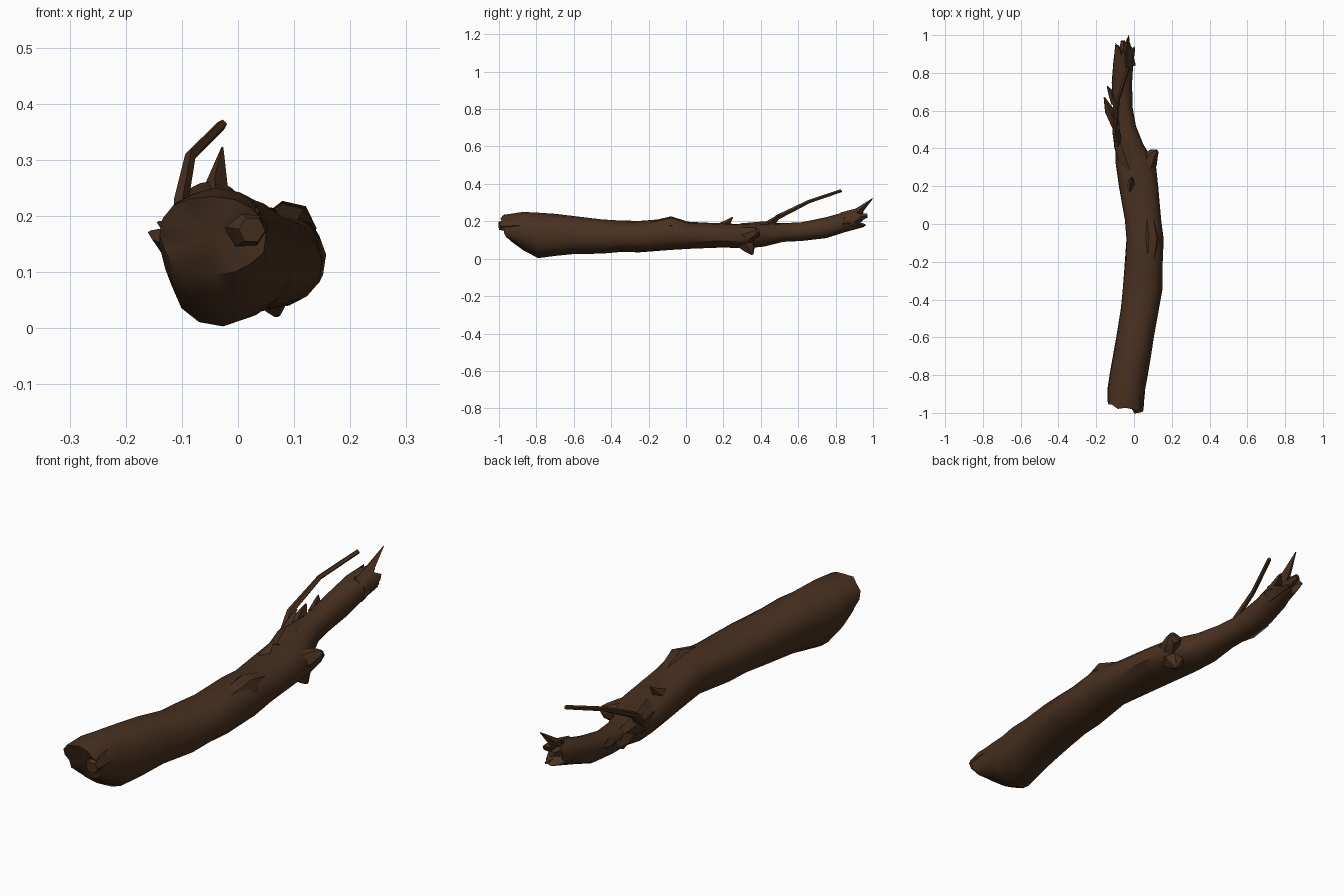
import bpy, bmesh, math, random
from mathutils import Vector

random.seed(4)
bark = bpy.data.materials.new("bark_brown")
bark.diffuse_color = (0.065, 0.03, 0.014, 1)


def finish(name, bm, angle):
    bmesh.ops.recalc_face_normals(bm, faces=bm.faces)
    me = bpy.data.meshes.new(name)
    bm.to_mesh(me)
    bm.free()
    ob = bpy.data.objects.new(name, me)
    bpy.context.collection.objects.link(ob)
    me.materials.append(bark)
    bpy.ops.object.select_all(action='DESELECT')
    ob.select_set(True)
    bpy.context.view_layer.objects.active = ob
    bpy.ops.object.shade_smooth_by_angle(angle=math.radians(angle))
    return ob


def bridge(bm, rings):
    n = len(rings[0])
    for a, b in zip(rings, rings[1:]):
        for i in range(n):
            j = (i + 1) % n
            bm.faces.new((a[i], a[j], b[j], b[i]))


def branch(name, path, sides=5, angle=35):
    """Tapered tube through points (x, y, z, radius)."""
    bm = bmesh.new()
    pts = [Vector(p[:3]) for p in path]
    rings = []
    for k, p in enumerate(pts):
        d = (pts[min(k + 1, len(pts) - 1)] - pts[max(k - 1, 0)]).normalized()
        u = d.cross(Vector((0, 0.3, 1))).normalized()
        v = d.cross(u)
        rings.append([bm.verts.new(p + path[k][3] * (u * math.cos(t) + v * math.sin(t)))
                      for t in (2 * math.pi * i / sides for i in range(sides))])
    bridge(bm, rings)
    bm.faces.new(rings[0])
    bm.faces.new(rings[-1])
    return finish(name, bm, angle)


# Trunk stations: y, left x, right x, bottom z, top z
stations = [
    (-0.96, -0.140, 0.050, 0.095, 0.235),
    (-0.87, -0.140, 0.060, 0.045, 0.250),
    (-0.79, -0.128, 0.075, 0.003, 0.246),
    (-0.70, -0.112, 0.090, 0.015, 0.240),
    (-0.60, -0.094, 0.105, 0.025, 0.228),
    (-0.45, -0.070, 0.132, 0.027, 0.210),
    (-0.35, -0.060, 0.150, 0.036, 0.204),
    (-0.25, -0.052, 0.150, 0.034, 0.202),
    (-0.08, -0.040, 0.157, 0.047, 0.215),
    (0.02, -0.048, 0.144, 0.053, 0.197),
    (0.20, -0.080, 0.128, 0.060, 0.188),
    (0.32, -0.097, 0.115, 0.055, 0.185),
    (0.42, -0.100, 0.050, 0.065, 0.186),
    (0.52, -0.108, 0.010, 0.090, 0.190),
    (0.62, -0.112, -0.008, 0.095, 0.195),
    (0.75, -0.118, -0.010, 0.110, 0.222),
    (0.85, -0.110, -0.004, 0.142, 0.250),
    (0.92, -0.098, 0.006, 0.170, 0.262),
]
N = 16
bm = bmesh.new()
rings = []
ridge = [random.uniform(-0.035, 0.025) for _ in range(N)]
for k, (y, x0, x1, z0, z1) in enumerate(stations):
    ring = []
    for i in range(N):
        t = 2 * math.pi * i / N
        c, s = math.cos(t), math.sin(t)
        f = 1 if i % 4 == 0 else 1 + ridge[i] + random.uniform(-0.03, 0.03)
        px = math.copysign(abs(c) ** 0.9, c) * f
        pz = math.copysign(abs(s) ** 0.9, s) * f
        dy = 0
        if k == 0:                       # slanted sawn end
            dy = -0.02 * c - 0.02 * s + random.uniform(-0.01, 0.01)
        elif k == len(stations) - 1:     # splintered far end
            dy = random.uniform(-0.03, 0.04)
        ring.append(bm.verts.new(((x0 + x1) / 2 + (x1 - x0) / 2 * px, y + dy,
                                  (z0 + z1) / 2 + (z1 - z0) / 2 * pz)))
    rings.append(ring)
bridge(bm, rings)
for ring, off in ((rings[0], 0.01), (rings[-1], -0.04)):
    mid = sum((v.co for v in ring), Vector()) / N
    tip = bm.verts.new(mid + Vector((0, off, 0)))
    for i in range(N):
        bm.faces.new((ring[i], ring[(i + 1) % N], tip))
finish("trunk", bm, 45)

# Broken wood on both ends
branch("near_end_splinter", [(0.0, -0.86, 0.18, 0.05), (0.015, -0.95, 0.178, 0.04),
                             (0.025, -0.998, 0.175, 0.024)], 6)
branch("far_splinter_upper", [(-0.04, 0.84, 0.215, 0.035), (-0.04, 0.92, 0.25, 0.022),
                              (-0.028, 0.998, 0.322, 0.002)], 4)
branch("far_splinter_lower", [(-0.03, 0.84, 0.19, 0.04), (-0.025, 0.96, 0.18, 0.004)], 5)
branch("far_splinter_left", [(-0.06, 0.84, 0.21, 0.04), (-0.06, 0.97, 0.23, 0.012)], 5)

# Long thin twig
branch("twig", [(-0.085, 0.42, 0.15, 0.022), (-0.103, 0.49, 0.222, 0.014),
                (-0.085, 0.66, 0.306, 0.010), (-0.028, 0.83, 0.363, 0.009)], 5)

# Knot and broken limb at the bend
branch("limb_stub", [(0.03, 0.22, 0.12, 0.055), (0.075, 0.33, 0.125, 0.05),
                     (0.105, 0.375, 0.14, 0.030), (0.122, 0.385, 0.15, 0.012)], 7)
branch("limb_root", [(0.05, 0.30, 0.11, 0.06), (0.06, 0.34, 0.055, 0.035),
                     (0.07, 0.355, 0.022, 0.006)], 6)
branch("bend_knot", [(-0.02, 0.30, 0.13, 0.06), (-0.06, 0.42, 0.15, 0.05),
                     (-0.08, 0.56, 0.155, 0.03)], 7)
branch("trunk_bump", [(0.075, -0.24, 0.15, 0.04), (0.09, -0.08, 0.178, 0.05),
                      (0.075, 0.05, 0.15, 0.035)], 7)

# Small thorns and bark slivers
branch("top_thorn", [(-0.02, 0.19, 0.165, 0.03), (-0.015, 0.225, 0.195, 0.016),
                     (-0.01, 0.25, 0.222, 0.003)], 4)
branch("bark_sliver_lower", [(-0.09, 0.50, 0.14, 0.02), (-0.13, 0.60, 0.155, 0.025),
                             (-0.157, 0.67, 0.17, 0.004)], 4)
branch("bark_sliver_upper", [(-0.10, 0.64, 0.165, 0.022), (-0.125, 0.70, 0.178, 0.014),
                             (-0.142, 0.73, 0.188, 0.003)], 4)
branch("twig_thorn", [(-0.085, 0.42, 0.17, 0.022), (-0.08, 0.50, 0.235, 0.004)], 4)
